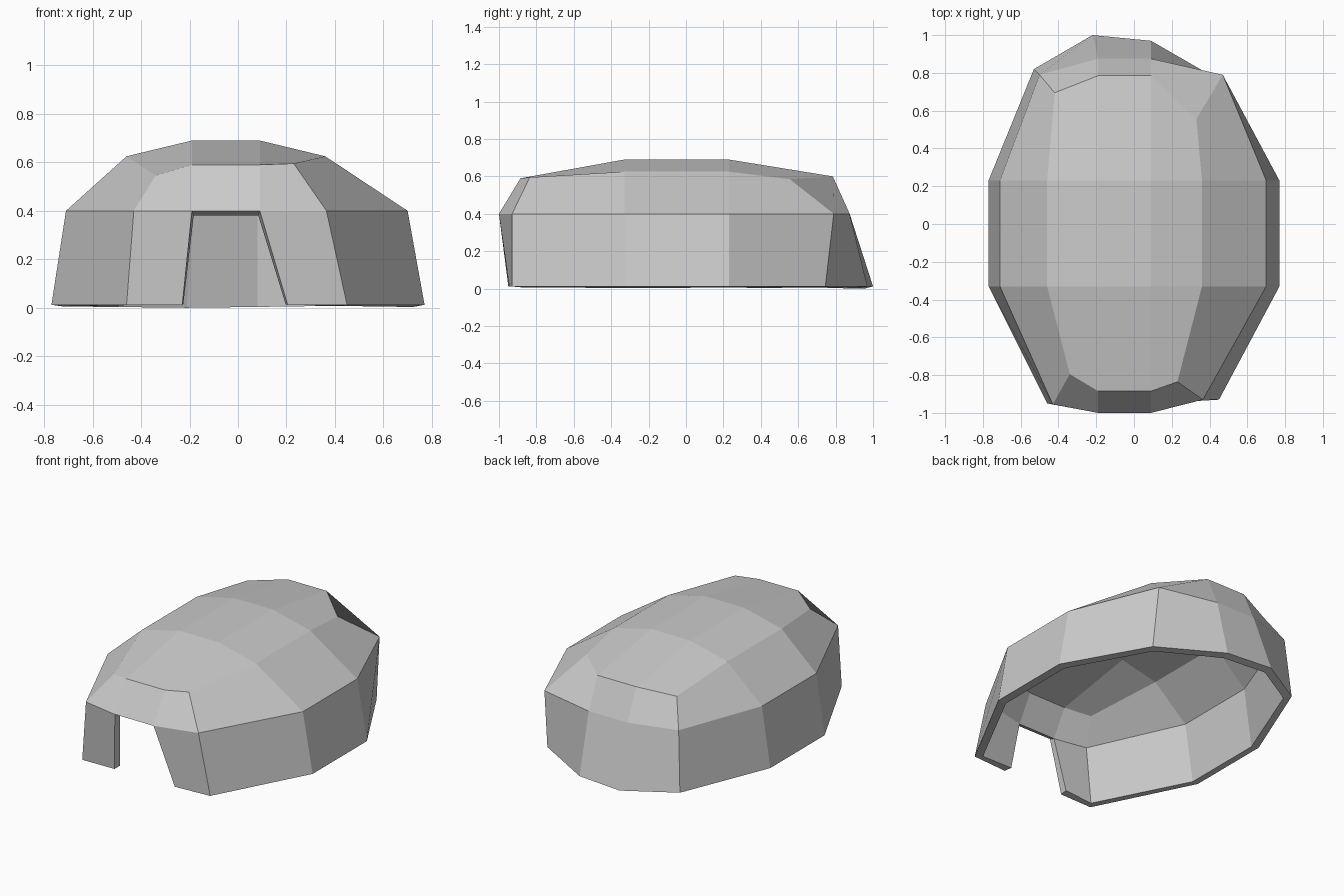
import bpy
import bmesh

cube = bpy.data.objects.get("Cube")
if cube:
    bpy.data.objects.remove(cube, do_unlink=True)

# Shared grid lines of the roof
MID_X = (-0.19, 0.09)
MID_Y = (-0.33, 0.23)


def make_material(name, colour):
    material = bpy.data.materials.new(name)
    material.use_nodes = True
    material.diffuse_color = colour
    material.node_tree.nodes["Principled BSDF"].inputs["Base Color"].default_value = colour
    return material


def ring(front, back, sides, corners, side_z):
    """Twelve points around the dome, anticlockwise from the front corner at -x."""
    west, east = sides
    front_west, front_east, back_east, back_west = corners
    return [front_west, *front, front_east,
            *[(east, y, side_z) for y in MID_Y],
            back_east, *reversed(back), back_west,
            *[(west, y, side_z) for y in reversed(MID_Y)]]


def across(y, z):
    return [(x, y, z) for x in MID_X]


def level(points, z):
    return [(x, y, z) for x, y in points]


GROUND, EAVE = 0.012, 0.4

# Ground outline, wall top and roof shoulder
base = ring(level([(-0.23, -0.945), (0.205, -0.945)], GROUND),
            level([(-0.22, 1.0), (0.09, 0.97)], GROUND),
            (-0.77, 0.77),
            level([(-0.46, -0.95), (0.45, -0.93), (0.48, 0.745), (-0.53, 0.82)], GROUND),
            GROUND)
eave = ring(across(-1.0, EAVE), across(0.875, EAVE), (-0.71, 0.7),
            level([(-0.43, -0.955), (0.365, -0.93), (0.47, 0.79), (-0.5, 0.79)], EAVE),
            EAVE)
shoulder = ring(across(-0.885, 0.59), across(0.785, 0.6), (-0.46, 0.36),
                [(-0.34, -0.795, 0.545), (0.23, -0.835, 0.595),
                 (0.33, 0.555, 0.585), (-0.42, 0.695, 0.565)],
                0.625)

bm = bmesh.new()
low, mid, high = [[bm.verts.new(p) for p in points] for points in (base, eave, shoulder)]
crown = [[bm.verts.new((x, y, 0.69)) for x in MID_X] for y in MID_Y]

# Walls with an open doorway at the front, then the sloping band above
DOOR = 1
count = len(low)
for lower, upper in ((low, mid), (mid, high)):
    for i in range(count):
        if lower is low and i == DOOR:
            continue
        j = (i + 1) % count
        bm.faces.new((lower[i], lower[j], upper[j], upper[i]))

# Roof patch filling the shoulder ring
rows = [high[:4],
        [high[11], *crown[0], high[4]],
        [high[10], *crown[1], high[5]],
        [high[9], high[8], high[7], high[6]]]
for near, far in zip(rows, rows[1:]):
    for i in range(3):
        bm.faces.new((near[i], near[i + 1], far[i + 1], far[i]))

bm.normal_update()
mesh = bpy.data.meshes.new("dome_shell")
bm.to_mesh(mesh)
bm.free()
mesh.materials.append(make_material("stone grey", (0.6, 0.6, 0.6, 1)))
dome = bpy.data.objects.new("dome_shell", mesh)
bpy.context.collection.objects.link(dome)

# Wall thickness, grown inwards
shell = dome.modifiers.new("wall_thickness", "SOLIDIFY")
shell.thickness = 0.05
shell.offset = -1
